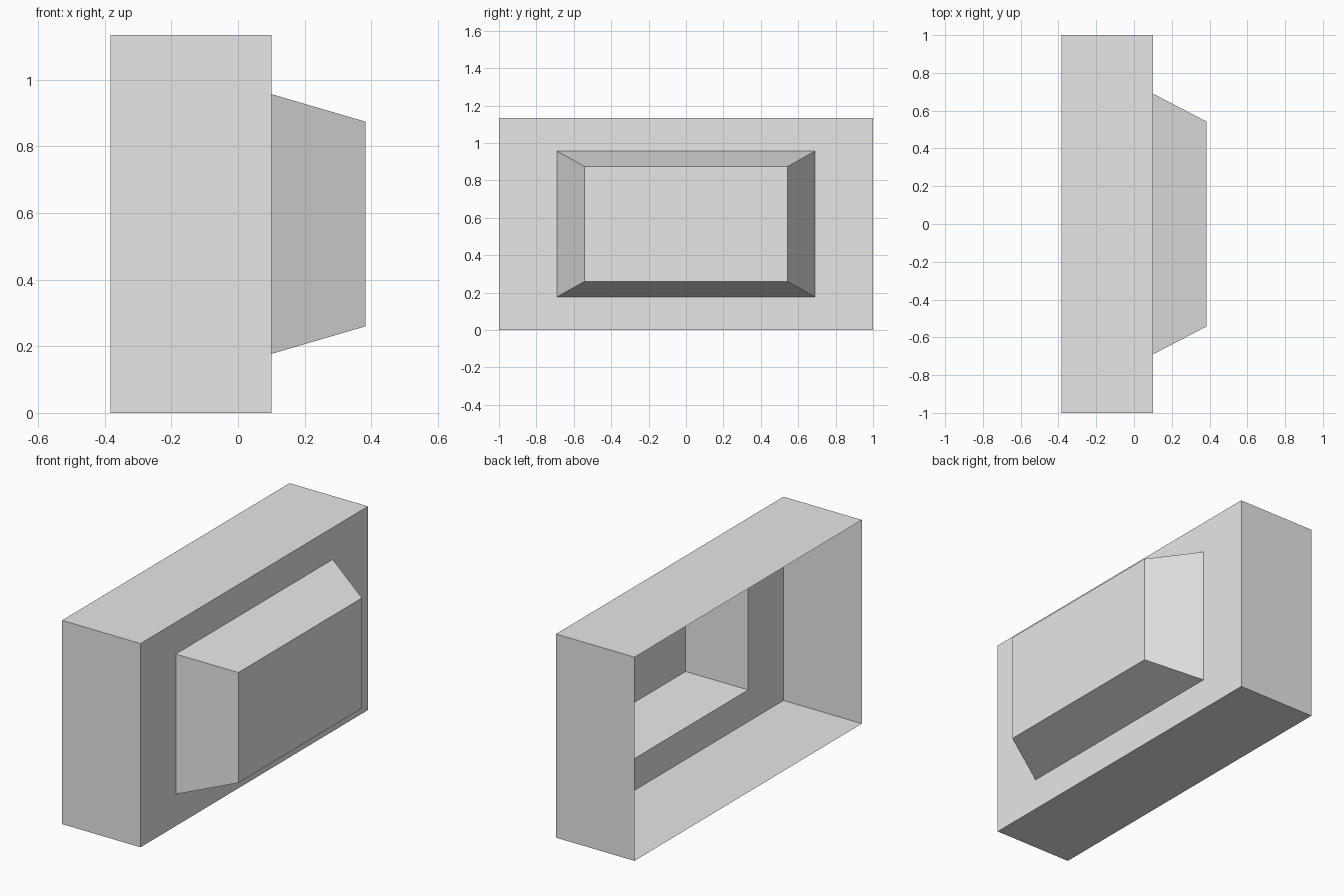
import bpy
import bmesh

cube = bpy.data.objects.get("Cube")
if cube:
    bpy.data.objects.remove(cube, do_unlink=True)

gray = bpy.data.materials.new("light_gray")
gray.use_nodes = True
gray.diffuse_color = (0.8, 0.8, 0.8, 1)
gray.node_tree.nodes["Principled BSDF"].inputs["Base Color"].default_value = (0.8, 0.8, 0.8, 1)

MID_Z = 0.567


def shell(name, sections, capped):
    """Loft rectangular sections (x, half width, half height) along x as a thin shell."""
    bm = bmesh.new()
    rings = [[bm.verts.new((x, sy * w, MID_Z + sz * h))
              for sy, sz in ((-1, -1), (1, -1), (1, 1), (-1, 1))]
             for x, w, h in sections]
    for a, b in zip(rings, rings[1:]):
        for i in range(4):
            j = (i + 1) % 4
            bm.faces.new((a[i], a[j], b[j], b[i]))
    if capped:
        bm.faces.new(rings[-1])
    mesh = bpy.data.meshes.new(name)
    bm.to_mesh(mesh)
    bm.free()
    mesh.materials.append(gray)
    obj = bpy.data.objects.new(name, mesh)
    bpy.context.collection.objects.link(obj)
    return obj


# Box open at the -x side, with a rectangular opening in its +x wall
shell("open_box", [(-0.383, 1.0, MID_Z), (0.1, 1.0, MID_Z), (0.1, 0.69, 0.39)], False)

# Hollow tapered projection around the opening
shell("tapered_projection", [(0.1, 0.69, 0.39), (0.383, 0.543, 0.307)], True)
